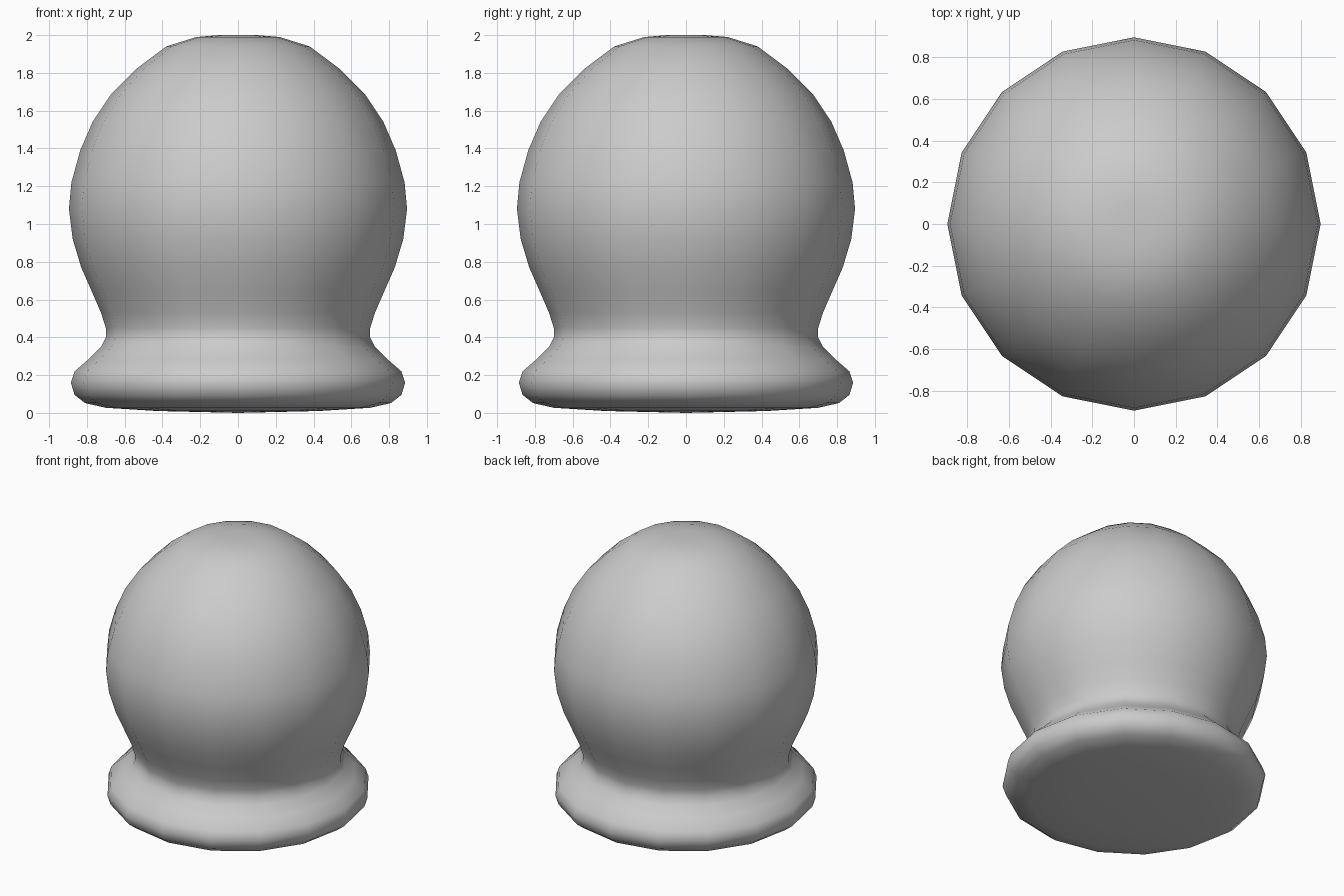
import bpy, bmesh
from math import cos, sin, tau

if "Cube" in bpy.data.objects:
    bpy.data.objects.remove(bpy.data.objects["Cube"])

SIDES = 16

# Half profile (radius, height) from the base centre up to the crown
PROFILE = [
    (0.43, 0.01), (0.70, 0.027), (0.81, 0.052), (0.865, 0.095), (0.885, 0.16),
    (0.865, 0.22), (0.79, 0.285), (0.725, 0.35), (0.70, 0.40), (0.70, 0.45),
    (0.725, 0.53), (0.775, 0.645), (0.83, 0.77), (0.875, 0.92), (0.895, 1.08),
    (0.882, 1.22), (0.835, 1.39), (0.77, 1.54), (0.67, 1.69), (0.54, 1.82),
    (0.38, 1.94), (0.22, 1.99), (0.10, 2.0),
]


def lathe(name, profile, bottom, top):
    """Revolve a profile around z and close it with a fan at each end."""
    bm = bmesh.new()
    rings = [[bm.verts.new((r * cos(tau * i / SIDES), r * sin(tau * i / SIDES), z))
              for i in range(SIDES)] for r, z in profile]
    low, high = bm.verts.new((0, 0, bottom)), bm.verts.new((0, 0, top))
    for i in range(SIDES):
        j = (i + 1) % SIDES
        for a, b in zip(rings, rings[1:]):
            bm.faces.new((a[i], a[j], b[j], b[i]))
        bm.faces.new((low, rings[0][j], rings[0][i]))
        bm.faces.new((high, rings[-1][i], rings[-1][j]))
    for face in bm.faces:
        face.smooth = True
    mesh = bpy.data.meshes.new(name)
    bm.to_mesh(mesh)
    bm.free()
    obj = bpy.data.objects.new(name, mesh)
    bpy.context.collection.objects.link(obj)
    return obj


# Rounded knob with its neck and flared foot
lathe("round_knob", PROFILE, 0.0, 2.0)
